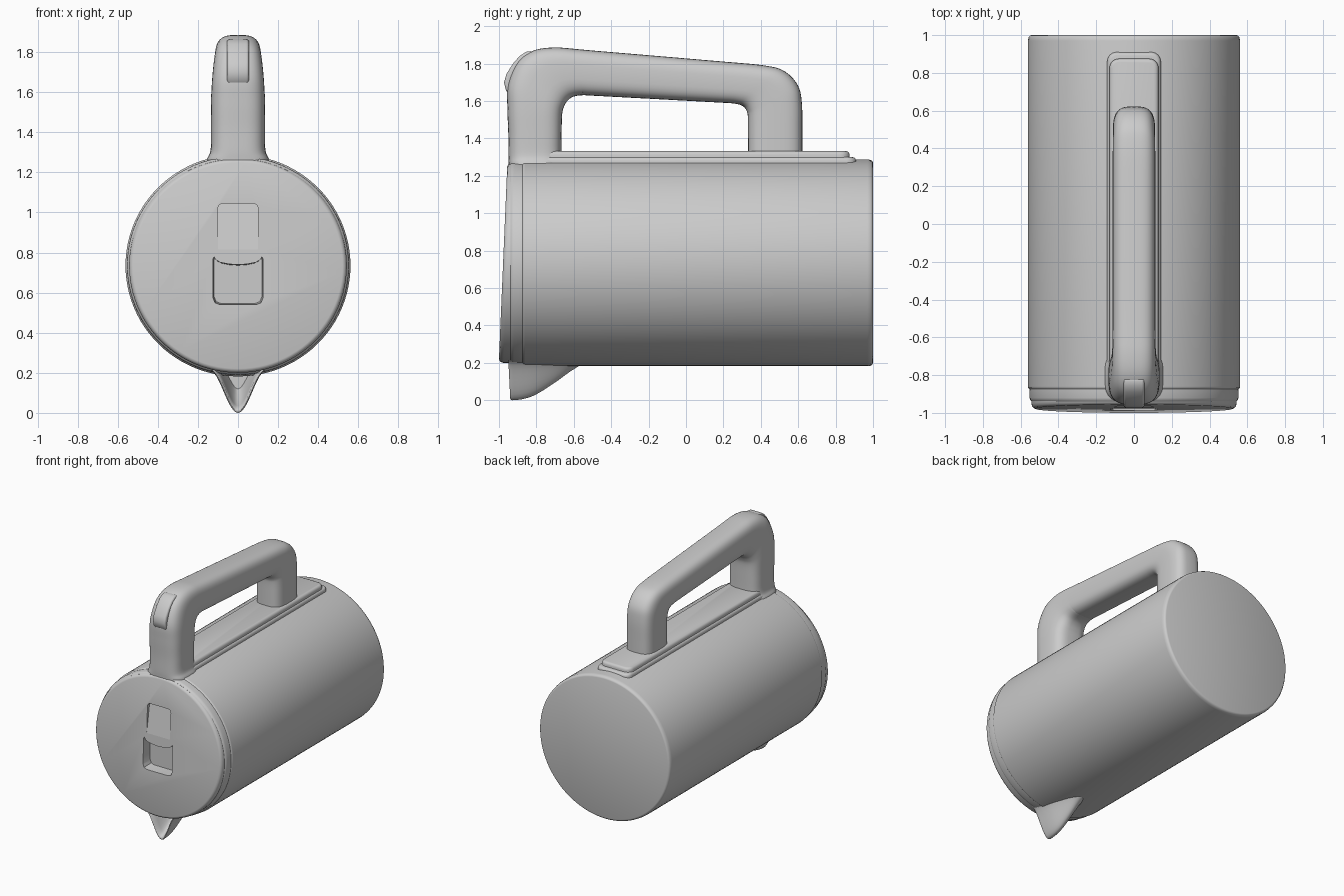
import bpy, bmesh, math
from mathutils import Vector

if "Cube" in bpy.data.objects:
    bpy.data.objects.remove(bpy.data.objects["Cube"])

CZ = 0.735  # height of the body axis


def loft(name, rings, angle=35, bevel=0):
    """Skin a list of closed rings with equal point counts and cap both ends."""
    bm = bmesh.new()
    rows = [[bm.verts.new(p) for p in r] for r in rings]
    n = len(rows[0])
    for a, b in zip(rows, rows[1:]):
        for i in range(n):
            j = (i + 1) % n
            bm.faces.new((a[i], a[j], b[j], b[i]))
    bm.faces.new(rows[0][::-1])
    bm.faces.new(rows[-1])
    bmesh.ops.recalc_face_normals(bm, faces=bm.faces)
    me = bpy.data.meshes.new(name)
    bm.to_mesh(me)
    bm.free()
    ob = bpy.data.objects.new(name, me)
    bpy.context.collection.objects.link(ob)
    if bevel:
        m = ob.modifiers.new("bevel", "BEVEL")
        m.width, m.segments, m.limit_method = bevel, 4, 'ANGLE'
        m.angle_limit = math.radians(50)
        apply(ob, m)
    smooth(ob, angle)
    return ob


def activate(ob):
    bpy.ops.object.select_all(action='DESELECT')
    ob.select_set(True)
    bpy.context.view_layer.objects.active = ob


def apply(ob, mod):
    activate(ob)
    bpy.ops.object.modifier_apply(modifier=mod.name)


def smooth(ob, angle):
    activate(ob)
    bpy.ops.object.shade_smooth_by_angle(angle=math.radians(angle))


def cut(ob, cutter):
    m = ob.modifiers.new("cut", "BOOLEAN")
    m.operation, m.solver, m.object = 'DIFFERENCE', 'EXACT', cutter
    apply(ob, m)
    bpy.data.objects.remove(cutter)


def circle(y, r, n=96):
    return [Vector((r * 1.015 * math.cos(t), y, CZ + r * math.sin(t)))
            for t in (2 * math.pi * i / n for i in range(n))]


def rounded_rect(x, y0, y1, r, n=6):
    """Outline of a rounded rectangle, symmetric in x."""
    pts = []
    for cx, cy, a in ((x - r, y1 - r, 0), (r - x, y1 - r, 90), (r - x, y0 + r, 180), (x - r, y0 + r, 270)):
        for k in range(n + 1):
            t = math.radians(a + 90 * k / n)
            pts.append((cx + r * math.cos(t), cy + r * math.sin(t)))
    return pts


def spline(rows, steps):
    """Catmull-Rom interpolation of rows of numbers."""
    out = []
    for i in range(len(rows) - 1):
        quad = [rows[max(0, min(len(rows) - 1, i + k))] for k in (-1, 0, 1, 2)]
        for s in range(steps):
            t = s / steps
            out.append([0.5 * (2 * b + (c - a) * t + (2 * a - 5 * b + 4 * c - d) * t * t
                               + (3 * b - a - 3 * c + d) * t ** 3) for a, b, c, d in zip(*quad)])
    return out + [rows[-1]]


# Main cylindrical body, with a shallow seat for the lid
loft("body", [circle(y, r) for y, r in (
    (1.0, .535), (.997, .543), (.988, .55), (.97, .553), (-.86, .553), (-.867, .552), (-.874, .546),
    (-.92, .545), (-.933, .541), (-.94, .533), (-.94, .5), (-.88, .5))])

# Lid with a slightly tilted front face
lid_rings = []
for y, r in ((None, .535), (.025, .535), (.012, .531), (.004, .524), (0, .514)):
    ring = circle(-.86, r)
    if y is not None:
        for p in ring:
            p.y = -1.0 + y + .045 * (p.z - .22) / 1.05
    lid_rings.append(ring)
lid = loft("lid", lid_rings)

# Finger pocket under the release button
half = [(0, .54), (.09, .54), (.115, .55), (.125, .575), (.125, .77), (.12, .78), (.112, .765), (.09, .752), (.045, .743), (0, .74)]
outline = half + [(-x, z) for x, z in half[-2:0:-1]]
cut(lid, loft("pocket_cutter", [[(x, -1.1, z) for x, z in outline],
                                [(x, -.985, z) for x, z in outline],
                                [(x * .95, -.905, .66 + (z - .66) * .95) for x, z in outline]]))

# Sloping release button face, deepest at its upper edge
def lid_y(z):
    return -1.0 + .045 * (z - .22) / 1.05

cut(lid, loft("slope_cutter", [[(x, -1.1, z) for x, z in rounded_rect(.1, .80, 1.045, .025)],
                               [(x, lid_y(z) - .002 + .03 * (z - .80) / .245, z)
                                for x, z in rounded_rect(.1, .80, 1.045, .025)]]))
smooth(lid, 35)

# Raised mounting strip along the top, with a lower step at the back end
for name, x, y1, top in (("strip_base", .142, .91, 1.30), ("strip_top", .13, .875, 1.332)):
    rings = []
    for inset, z in ((0, 1.22), (0, top - .02), (.003, top - .01), (.009, top - .003), (.018, top)):
        rings.append([(px, py, z) for px, py in rounded_rect(x - inset, -.90 + inset, y1 - inset, .05 - inset)])
    loft(name, rings)

# Handle: stations of outer y, outer z, inner y, inner z, half width
stations = [
    (-.945, 1.20, -.66, 1.20, .165), (-.948, 1.265, -.66, 1.265, .155), (-.95, 1.31, -.665, 1.31, .137),
    (-.95, 1.42, -.665, 1.42, .135), (-.955, 1.56, -.662, 1.53, .135), (-.952, 1.69, -.65, 1.575, .131),
    (-.90, 1.81, -.63, 1.605, .123), (-.82, 1.868, -.60, 1.624, .117), (-.70, 1.886, -.55, 1.631, .114),
    (-.50, 1.870, -.47, 1.627, .113), (.15, 1.815, .14, 1.594, .113), (.42, 1.790, .26, 1.586, .113),
    (.53, 1.757, .305, 1.572, .112), (.60, 1.68, .325, 1.545, .112), (.62, 1.58, .331, 1.51, .112),
    (.622, 1.42, .332, 1.41, .112), (.622, 1.25, .332, 1.25, .112)]
rings = []
for oy, oz, iy, iz, w in spline(stations, 5):
    c = Vector((0, (oy + iy) / 2, (oz + iz) / 2))
    d = Vector((0, (oy - iy) / 2, (oz - iz) / 2))
    ring = []
    for k in range(40):
        t = 2 * math.pi * k / 40
        ct, st = math.cos(t), math.sin(t)
        a = math.copysign(abs(ct) ** .62, ct)
        b = math.copysign(abs(st) ** .62, st)
        ring.append(c + d * a + Vector((w * b, 0, 0)))
    rings.append(ring)
loft("handle", rings, 50)

# Thumb button on the upper front corner of the handle
side = [(-.93, 1.62), (-.962, 1.655), (-.973, 1.70), (-.96, 1.745), (-.925, 1.80), (-.89, 1.84),
        (-.855, 1.863), (-.82, 1.868), (-.80, 1.84), (-.86, 1.74)]
loft("thumb_button", [[(x, y, z) for y, z in side] for x in (-.055, .055)], 50, bevel=.014)

# Pouring spout: V-shaped shell under the front edge, hollow in front
def spout_ring(y, w, bottom, top=.215, lean=0):
    pts = []
    for k in range(25):
        s = k / 12 - 1
        z = bottom + (top - bottom) * (.5 - .5 * math.cos(math.pi * s))
        pts.append((w * s, y + lean * (top - z) / .2, z))
    return pts

outer = spline([(-.56, .07, .19), (-.62, .09, .153), (-.70, .108, .095), (-.80, .13, .032),
                (-.87, .14, .007), (-.93, .145, 0)], 4)
rings = [spout_ring(y, w, max(b, 0)) for y, w, b in outer]
rings += [spout_ring(-.945, .144, .002, lean=.008), spout_ring(-.95, .138, .009, lean=.01),
          spout_ring(-.945, .126, .02, lean=.01), spout_ring(-.90, .115, .035),
          spout_ring(-.84, .10, .07), spout_ring(-.78, .08, .12)]
loft("spout", rings, 50)
